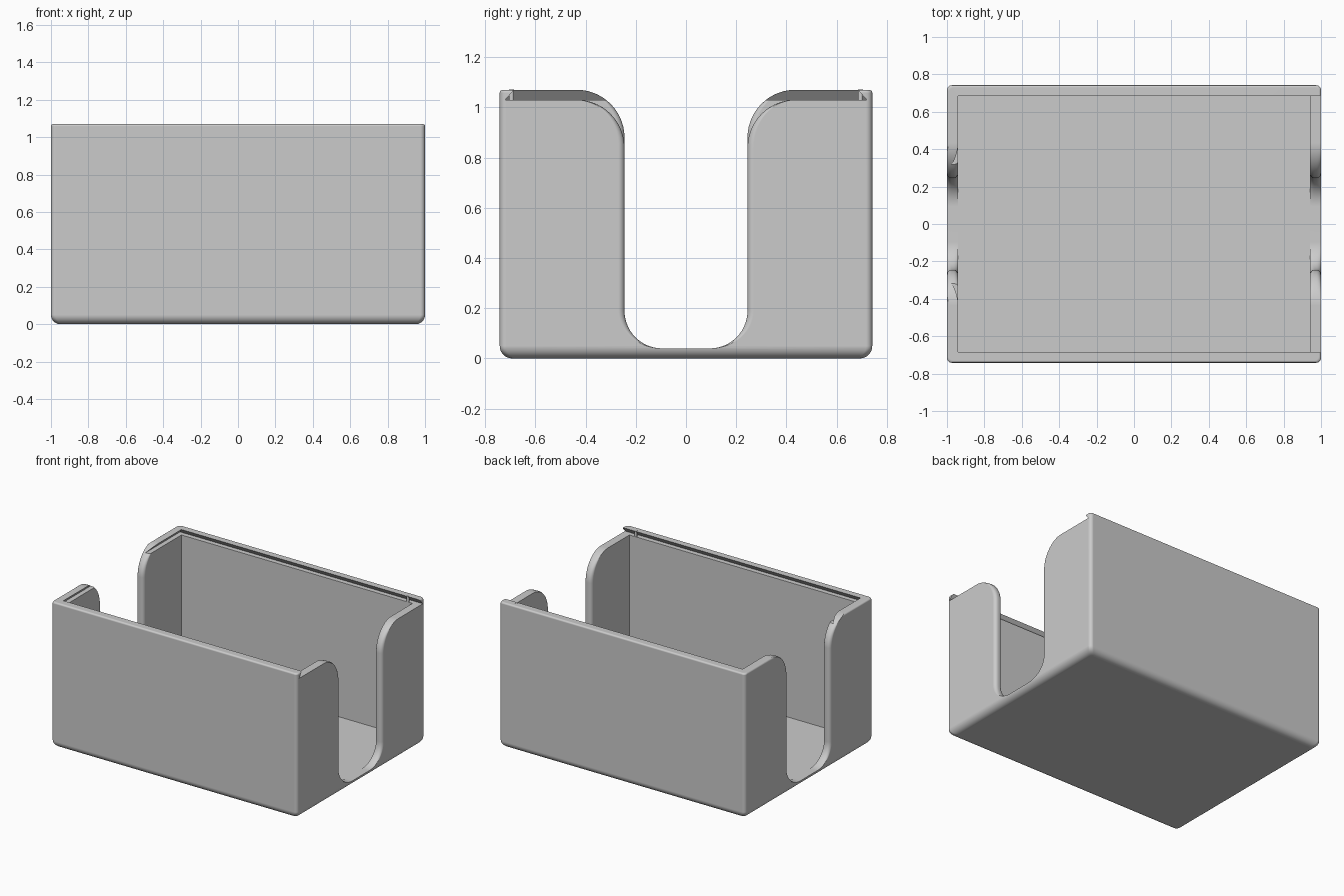
import bpy, bmesh
from math import sin, cos, pi, sqrt, radians

if "Cube" in bpy.data.objects:
    bpy.data.objects.remove(bpy.data.objects["Cube"], do_unlink=True)

HX, HY, TOP = 1.0, 0.742, 1.07      # outer half sizes and height
IX, IY, FLOOR = 0.94, 0.685, 0.036  # cavity
SLOT = 1.03                         # underside of the lid slot

grey = bpy.data.materials.new("light grey")
grey.use_nodes = True
grey.diffuse_color = (0.6, 0.6, 0.6, 1)
grey.node_tree.nodes["Principled BSDF"].inputs["Base Color"].default_value = (0.6, 0.6, 0.6, 1)


def loft(name, rings):
    """Closed solid through rings that share one point count."""
    bm = bmesh.new()
    loops = [[bm.verts.new(p) for p in ring] for ring in rings]
    n = len(loops[0])
    for a, b in zip(loops, loops[1:]):
        for i in range(n):
            j = (i + 1) % n
            bm.faces.new((a[i], a[j], b[j], b[i]))
    bm.faces.new(loops[0][::-1])
    bm.faces.new(loops[-1])
    bmesh.ops.recalc_face_normals(bm, faces=bm.faces)
    mesh = bpy.data.meshes.new(name)
    bm.to_mesh(mesh)
    bm.free()
    mesh.materials.append(grey)
    obj = bpy.data.objects.new(name, mesh)
    bpy.context.collection.objects.link(obj)
    return obj


def rounded_rect(inset, z, r=0.025, steps=5):
    pts = []
    for k, (sx, sy) in enumerate(((1, 1), (-1, 1), (-1, -1), (1, -1))):
        for s in range(steps + 1):
            a = (k + s / steps) * pi / 2
            pts.append((sx * (HX - inset - r) + r * cos(a),
                        sy * (HY - inset - r) + r * sin(a), z))
    return pts


def rect(x0, x1, hy, z):
    return [(x0, -hy, z), (x1, -hy, z), (x1, hy, z), (x0, hy, z)]


def notch_ring(x, grow, top):
    """U outline with flared mouth; grow widens it sideways only."""
    w, low, flare, base, n = 0.245, 0.15, 0.19, 0.04, 14
    half = []
    for s in range(n + 1):
        a = s / n * pi / 2
        half.append((w - low + (low + grow) * sin(a), base + low * (1 - cos(a))))
    for s in range(n + 1):
        a = s / n * pi / 2
        half.append((w + flare - (flare - grow) * cos(a), top - flare + flare * sin(a)))
    half.append((w + flare, 1.2))
    return [(x, y, z) for y, z in half] + [(x, -y, z) for y, z in reversed(half)]


def notch_cutter(side, top):
    """Cutter waisted at mid wall, so it leaves rounded notch edges."""
    r, flat, mid = 0.025, 0.005, 0.97
    offs = [flat + r * sin(k / 6 * pi / 2) for k in range(7)]
    offs = [-o for o in reversed(offs)] + offs
    rings = []
    for o in [-0.06] + offs + [0.06]:
        t = min(abs(o) - flat, r)
        grow = r - sqrt(max(0, r * r - t * t))
        rings.append(notch_ring(side * (mid + o), grow, top))
    return loft("notch_cutter", rings)


# Outer shell with a wide bottom round and a fine top round
rings = []
for s in range(9):
    a = s / 8 * pi / 2
    rings.append(rounded_rect(0.05 * (1 - sin(a)), 0.05 * (1 - cos(a))))
for s in range(5):
    a = s / 4 * pi / 2
    rings.append(rounded_rect(0.012 * (1 - cos(a)), TOP - 0.012 * (1 - sin(a))))
box = loft("box_body", rings)

# Cavity, dovetail lid slot open at the left end, and the two side notches
slope = 0.035 / (TOP - SLOT)
rise = 1.08 - SLOT
cutters = [
    loft("cavity_cutter", [rect(-IX, IX, IY, FLOOR), rect(-IX, IX, IY, 1.2)]),
    loft("slot_cutter", [rect(-0.975, 1.1, 0.72, SLOT),
                         rect(-0.975 + rise * slope, 1.1, 0.72 - rise * slope, 1.08)]),
    notch_cutter(1, SLOT),
    notch_cutter(-1, TOP),
]
bpy.context.view_layer.objects.active = box
for cutter in cutters:
    cutter.hide_render = True
    mod = box.modifiers.new("cut", "BOOLEAN")
    mod.operation = "DIFFERENCE"
    mod.solver = "EXACT"
    mod.object = cutter
    bpy.ops.object.modifier_apply(modifier=mod.name)
    bpy.data.objects.remove(cutter, do_unlink=True)

# Small lid catches near the open end of the slot
parts = [box]
for side, label in ((-1, "front"), (1, "back")):
    ring = [(0.895 + 0.01 * cos(k * pi / 8), side * 0.695 + 0.01 * sin(k * pi / 8))
            for k in range(16)]
    parts.append(loft(label + "_lid_catch",
                      [[(x, y, z) for x, y in ring] for z in (SLOT - 0.005, TOP + 0.001)]))

# Smooth rounds, crisp corners
for obj in parts:
    bpy.ops.object.select_all(action="DESELECT")
    obj.select_set(True)
    bpy.context.view_layer.objects.active = obj
    bpy.ops.object.shade_smooth_by_angle(angle=radians(32))
wn = box.modifiers.new("even_shading", "WEIGHTED_NORMAL")
wn.keep_sharp = True
